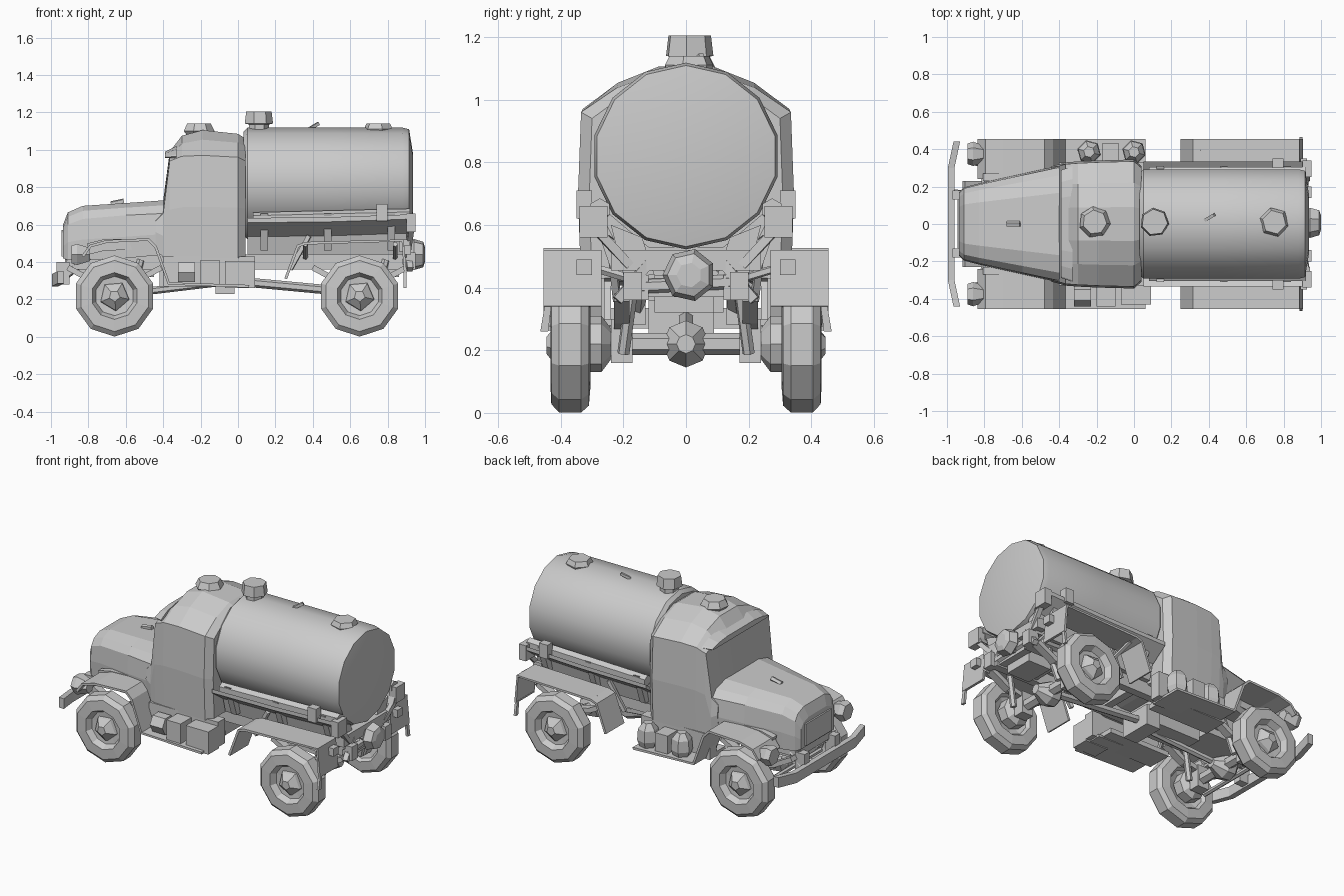
import bpy, bmesh
from math import sin, cos, pi
from mathutils import Vector

if "Cube" in bpy.data.objects:
    bpy.data.objects.remove(bpy.data.objects["Cube"])


def mesh(name, verts, faces, smooth=0):
    me = bpy.data.meshes.new(name)
    me.from_pydata([tuple(v) for v in verts], [], faces)
    bm = bmesh.new()
    bm.from_mesh(me)
    bmesh.ops.recalc_face_normals(bm, faces=bm.faces[:])
    bm.to_mesh(me)
    bm.free()
    ob = bpy.data.objects.new(name, me)
    bpy.context.collection.objects.link(ob)
    if smooth:
        bpy.ops.object.select_all(action='DESELECT')
        ob.select_set(True)
        bpy.context.view_layer.objects.active = ob
        bpy.ops.object.shade_smooth_by_angle(angle=smooth)
    return ob


def loft(name, rings, smooth=0):
    n = len(rings[0])
    verts = [p for r in rings for p in r]
    faces = [(k * n + i, k * n + (i + 1) % n, (k + 1) * n + (i + 1) % n, (k + 1) * n + i)
             for k in range(len(rings) - 1) for i in range(n)]
    faces += [tuple(range(n)), tuple(range(len(verts) - n, len(verts)))]
    return mesh(name, verts, faces, smooth)


def lathe(name, base, axis, profile, n, turn=0.0, smooth=0):
    """profile: (distance along axis, radius) pairs"""
    a = Vector(axis).normalized()
    u = a.orthogonal().normalized() if abs(a.z) > 0.9 else a.cross(Vector((0, 0, 1))).normalized()
    v = a.cross(u)
    ang = [2 * pi * i / n + turn for i in range(n)]
    return loft(name, [[Vector(base) + a * d + (u * cos(t) + v * sin(t)) * r for t in ang]
                       for d, r in profile], smooth)


def tube(name, p, q, r, n=6):
    d = Vector(q) - Vector(p)
    return lathe(name, p, d, [(0, r), (d.length, r)], n, pi / n)


def box(name, x, y, z):
    return loft(name, [[(a, y[0], z[0]), (a, y[1], z[0]), (a, y[1], z[1]), (a, y[0], z[1])] for a in x])


def strip(name, path, y0, y1, t=0.015):
    verts = [(x, y, z) for x, z in path for y in (y0, y1)]
    ob = mesh(name, verts, [(2 * i, 2 * i + 1, 2 * i + 3, 2 * i + 2) for i in range(len(path) - 1)])
    m = ob.modifiers.new("thickness", 'SOLIDIFY')
    m.thickness, m.offset = t, 0
    return ob


def body(name, sections, mid, top):
    """sections: x, half width, bottom, shoulder, crown"""
    rings = []
    for x, w, z0, zs, zt in sections:
        half = [(w, z0), (w * 1.03, (z0 + zs) / 2), (w, zs), (w * mid, zs + (zt - zs) * .62), (w * top, zt)]
        rings.append([(x, y, z) for y, z in half] + [(x, -y, z) for y, z in reversed(half)])
    return loft(name, rings)


# Cab and bonnet
body("cab", [(-.44, .30, .50, .62, .70), (-.40, .31, .42, .66, .73), (-.365, .32, .42, .94, .99),
             (-.30, .325, .42, .965, 1.075), (-.19, .33, .42, .97, 1.105), (0, .335, .42, .96, 1.085),
             (.04, .30, .43, .94, 1.06)], .66, .27)
body("sun_visor", [(-.39, .28, .955, .965, .99), (-.33, .30, .955, .975, 1.02)], .8, .5)
body("bonnet", [(-.935, .165, .42, .55, .60), (-.91, .19, .41, .60, .665), (-.83, .21, .41, .63, .70),
                (-.60, .26, .42, .65, .715), (-.39, .305, .44, .66, .73)], .86, .55)
box("grille", (-.945, -.92), (-.13, .13), (.43, .57))
tube("bonnet_handle", (-.68, 0, .71), (-.61, 0, .725), .015, 5)

# Tank with domed rear end
n = 14
rings = []
for x, k in ((.03, .93), (.05, 1), (.47, 1), (.88, 1), (.915, .97), (.935, .55)):
    rings.append([(x, .30 * k * cos(2 * pi * i / n + pi / n), .82 + .298 * k * sin(2 * pi * i / n + pi / n))
                  for i in range(n)])
loft("tank", rings, .6)

# Hatches and roof beacon
lathe("roof_vent", (-.21, .01, 1.07), (0, 0, 1), [(0, .06), (.03, .085), (.07, .065)], 7)
lathe("tank_filler", (.11, .01, 1.08), (0, 0, 1), [(0, .055), (.055, .055), (.06, .078), (.125, .07)], 7)
lathe("rear_hatch", (.75, .01, 1.08), (0, 0, 1), [(0, .07), (.03, .08), (.06, .065)], 6)
tube("tank_valve", (.38, .02, 1.11), (.43, .05, 1.14), .012, 4)

# Chassis
for s in (-1, 1):
    box("frame_rail", (-.92, .92), (s * .12, s * .17), (.36, .44))
    loft("tank_saddle_rail", [[(x, s * .10, .44), (x, s * .20, .44), (x, s * .24, .60), (x, s * .14, .56)]
                              for x in (.05, .90)])
for x in (-.90, -.48, -.1, .12, .40, .65, .88):
    box("frame_crossmember", (x - .025, x + .025), (-.16, .16), (.37, .43))
for x in (.14, .48, .82):
    loft("tank_cradle", [[(a, -.24, .46), (a, .24, .46), (a, .31, .66), (a, .25, .64), (a, .12, .53),
                          (a, -.12, .53), (a, -.25, .64), (a, -.31, .66)] for a in (x - .02, x + .02)])
box("rear_beam", (.86, .92), (-.24, .24), (.455, .52))
box("engine_block", (-.85, -.45), (-.12, .12), (.32, .45))
box("gearbox", (-.42, -.12), (-.08, .08), (.27, .42))
box("transfer_case", (-.12, -.02), (-.12, .09), (.23, .36))

# Axles, springs and drive shafts
for x in (-.66, .65):
    tube("axle", (x, -.33, .22), (x, .33, .22), .035)
    lathe("differential", (x - .085, 0, .22), (1, 0, 0), [(0, .03), (.03, .068), (.09, .075), (.17, .03)], 8)
    for s in (-1, 1):
        strip("leaf_spring", [(x - .25, .37), (x - .12, .30), (x, .275), (x + .12, .30), (x + .25, .37)],
              s * .18, s * .23, .03)
        box("spring_clamp", (x - .04, x + .04), (s * .17, s * .24), (.16, .30))
        tube("shock_absorber", (x + .08, s * .20, .19), (x + .14, s * .17, .41), .02)
        lathe("brake_drum", (x, s * .24, .22), (0, s, 0), [(0, .05), (.03, .09), (.09, .09)], 8)
tube("front_shaft", (-.60, 0, .23), (-.1, -.04, .29), .02)
tube("rear_shaft", (-.04, 0, .30), (.60, 0, .24), .025)
tube("steering_rod", (-.76, -.28, .20), (-.76, .28, .20), .015)

# Wheels
for x in (-.66, .65):
    for s in (-1, 1):
        lathe("tyre", (x, s * .305, .218), (0, s, 0),
              [(.04, .06), (.02, .12), (0, .135), (.005, .195), (.03, .217), (.10, .217), (.125, .19),
               (.128, .125), (.09, .105), (.085, .05)], 10, pi / 2)
        lathe("wheel_hub", (x, s * .38, .218), (0, s, 0), [(0, .085), (.03, .075), (.065, .03)], 5, .4)

# Mudguards, running boards, lamps
for s in (-1, 1):
    strip("front_mudguard", [(-.83, .43), (-.79, .485), (-.70, .51), (-.48, .52), (-.44, .48), (-.37, .285),
                             (.06, .27)], s * .24, s * .455)
    strip("front_inner_guard", [(-.80, .47), (-.72, .49), (-.46, .50)], s * .23, s * .27, .06)
    box("board_rear_bracket", (-.40, .03), (s * .17, s * .31), (.27, .30))
    box("cab_sill", (-.40, .09), (s * .26, s * .33), (.27, .43))
    strip("rear_mudguard", [(.255, .31), (.32, .485), (.36, .50), (.88, .515), (.895, .34)], s * .27, s * .455)
    loft("mudflap", [[(x, s * .27, .35), (x, s * .45, .35), (x, s * .465, .26), (x, s * .44, .26),
                      (x, s * .43, .34)] for x in (.885, .90)])
    for x in (.36, .84):
        tube("mudguard_stay", (x, s * .15, .42), (x, s * .40, .495), .014, 5)
    box("tail_lamp", (.89, .925), (s * .30, s * .35), (.44, .49))
    lathe("headlamp", (-.89, s * .375, .44), (1, 0, 0), [(0, .055), (.03, .065), (.10, .04)], 6)
    tube("headlamp_bracket", (-.82, s * .375, .43), (-.80, s * .2, .42), .015, 5)
    # Hose tray beside the tank
    loft("hose_tray", [[(x, s * .23, z), (x, s * .335, z + .075), (x, s * .335, z + .10), (x, s * .25, z + .04)]
                       for x, z in ((.05, .535), (.50, .54), (.94, .555))])
    tube("hose", (.08, s * .275, .63), (.92, s * .275, .65), .035)
    box("hose_clip", (.74, .80), (s * .30, s * .35), (.62, .71))
    box("hose_end", (.90, .95), (s * .25, s * .34), (.56, .66))
    box("front_hook", (-.97, -.90), (s * .13, s * .18), (.28, .40))
    tube("bumper_stay", (-.96, s * .16, .30), (-.86, s * .15, .38), .025, 5)

# Side boxes on one board, air tanks on the other
box("battery_box", (-.20, -.10), (-.44, -.32), (.28, .41))
box("tool_box", (-.07, .09), (-.43, -.32), (.26, .405))
lathe("fuel_tank", (-.32, -.38, .345), (1, 0, 0), [(0, .06), (.09, .06)], 6)
for x in (-.24, 0):
    lathe("air_tank", (x, .385, .28), (0, 0, 1), [(0, .05), (.04, .065), (.11, .06), (.15, .03)], 6)
box("air_tank_step", (-.17, -.08), (.33, .43), (.28, .40))

# Bumper
loft("front_bumper", [[(x, y, z), (x + .035, y, z), (x + .035, y, z + .065), (x, y, z + .065)]
                      for y, x, z in ((-.44, -.965, .285), (-.30, -.995, .27), (.30, -.995, .27),
                                      (.44, -.965, .285))])

# Pump and pipes at the back
lathe("discharge_valve", (.84, .01, .44), (1, 0, 0), [(0, .05), (.08, .06), (.10, .085), (.15, .07), (.16, .04)], 7)
box("pump", (.70, .86), (-.10, .09), (.32, .44))
tube("pump_pipe", (.80, -.02, .40), (.28, -.05, .48), .03)
tube("suction_pipe", (.90, -.20, .40), (.90, .20, .42), .025)
tube("side_pipe", (.20, .08, .50), (.84, .19, .40), .025)
for s in (-1, 1):
    tube("rear_brace", (.92, s * .22, .36), (.90, s * .10, .50), .022, 4)
    tube("tray_brace", (.93, s * .30, .60), (.91, s * .18, .47), .02, 4)
    box("rear_bracket", (.90, .95), (s * .14, s * .20), (.36, .45))
    tube("frame_brace", (.28, s * .22, .36), (.38, s * .24, .54), .016, 4)
